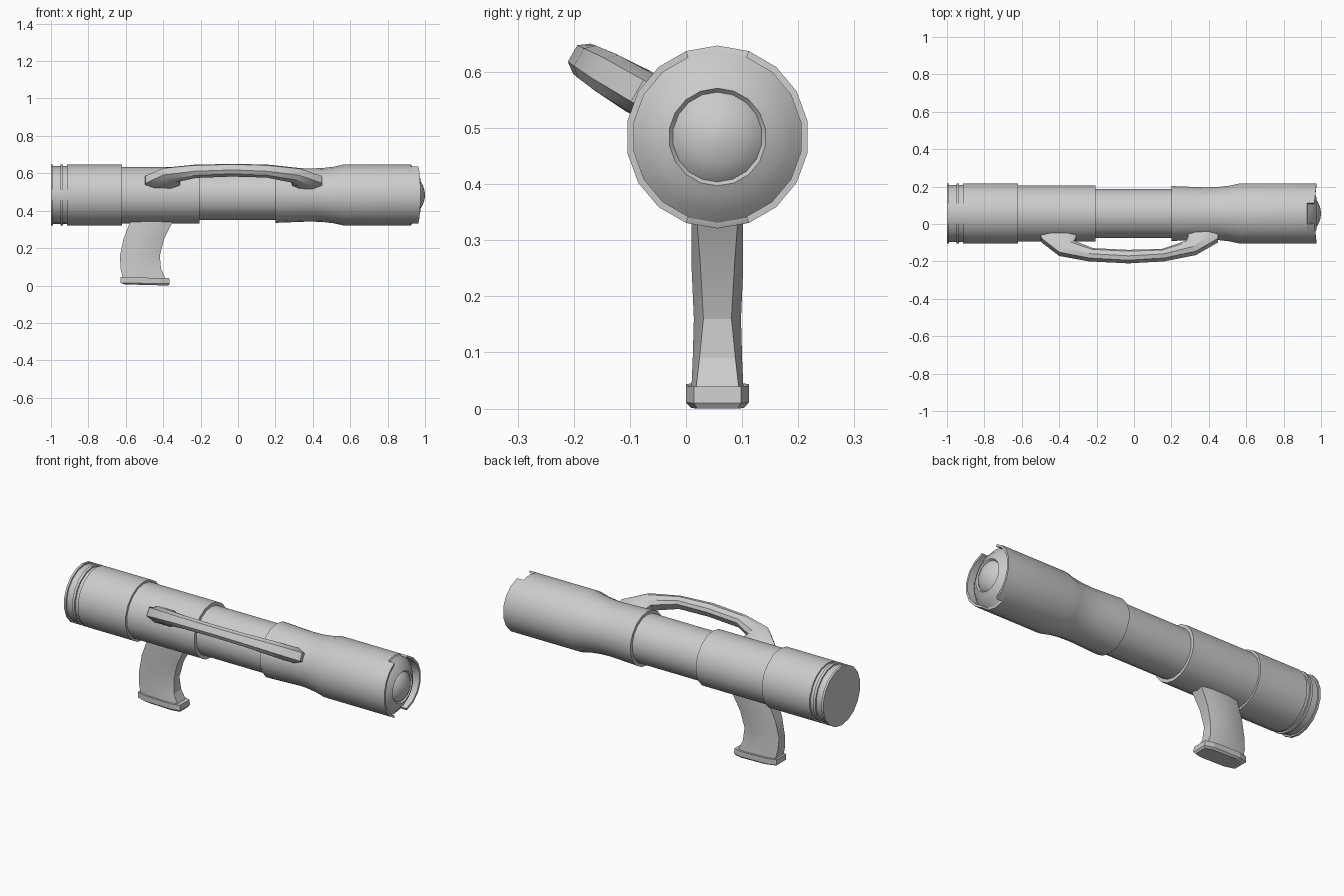
import bpy, bmesh, math
from mathutils import Vector

cube = bpy.data.objects.get("Cube")
if cube:
    bpy.data.objects.remove(cube, do_unlink=True)

AXIS_Y, AXIS_Z, SIDES = 0.056, 0.484, 18

grey = bpy.data.materials.new("light grey")
grey.use_nodes = True
grey.diffuse_color = (0.6, 0.6, 0.6, 1)
grey.node_tree.nodes["Principled BSDF"].inputs["Base Color"].default_value = (0.6, 0.6, 0.6, 1)


def loft(name, rings, angle=30):
    """Skin a list of closed rings and cap both ends."""
    bm = bmesh.new()
    loops = [[bm.verts.new(p) for p in ring] for ring in rings]
    n = len(loops[0])
    for a, b in zip(loops, loops[1:]):
        for i in range(n):
            j = (i + 1) % n
            bm.faces.new((a[i], a[j], b[j], b[i]))
    bm.faces.new(loops[0][::-1])
    bm.faces.new(loops[-1])
    bmesh.ops.recalc_face_normals(bm, faces=bm.faces)
    mesh = bpy.data.meshes.new(name)
    bm.to_mesh(mesh)
    bm.free()
    obj = bpy.data.objects.new(name, mesh)
    bpy.context.collection.objects.link(obj)
    mesh.materials.append(grey)
    bpy.ops.object.select_all(action='DESELECT')
    obj.select_set(True)
    bpy.context.view_layer.objects.active = obj
    bpy.ops.object.shade_smooth_by_angle(angle=math.radians(angle))
    return obj


def around(x, r, a):
    """Point at angle a (from straight up) around the tube axis."""
    return Vector((x, AXIS_Y + r * math.sin(a), AXIS_Z + r * math.cos(a)))


def lathe(name, profile):
    step = math.tau / SIDES
    return loft(name, [[around(x, r, i * step) for i in range(SIDES)] for x, r in profile])


# Tube sections
R = 0.163
lathe("rear_sleeve", [
    (-1, R), (-0.988, R), (-0.988, 0.155), (-0.95, 0.155), (-0.95, R), (-0.935, R),
    (-0.935, 0.155), (-0.915, 0.155), (-0.915, R), (-0.62, R), (-0.62, 0.14)])
lathe("rear_tube", [(-0.65, 0.151), (-0.205, 0.151), (-0.205, 0.125)])
lathe("middle_tube", [(-0.23, 0.133), (0.23, 0.133)])
lathe("front_sleeve", [
    (0.2, 0.125), (0.2, 0.149), (0.3, 0.145), (0.38, 0.142), (0.45, 0.144), (0.51, 0.151),
    (0.565, R), (0.925, R), (0.93, 0.153)])

# Domed front cap with a recessed lens
lathe("front_cap", [
    (0.92, 0.155), (0.93, 0.153), (0.95, 0.132), (0.966, 0.108), (0.976, 0.087),
    (0.968, 0.08), (0.98, 0.067), (0.99, 0.048), (0.997, 0.025), (1.0, 0.004)])

# Guard lips on both sides of the cap, open above and below
for side, name in ((1, "left_guard_lip"), (-1, "right_guard_lip")):
    rings = []
    for i in range(1, 9):
        a = side * i * math.tau / SIDES
        end = 0.958 + 0.018 * abs(math.sin(a))
        rings.append([around(x, r, a) for x, r in
                      ((0.915, R), (end, R), (end, 0.151), (0.915, 0.151))])
    loft(name, rings)

# Carry handle, leaning out to the front and up
out = Vector((0, -0.866, 0.5))
across = Vector((0, 0.5, 0.866))
centre = Vector((0, AXIS_Y, AXIS_Z))
# outer x, outer distance, inner x, inner distance, half width
stations = [
    (-0.50, 0.12, -0.31, 0.11, 0.040), (-0.495, 0.165, -0.31, 0.16, 0.042),
    (-0.40, 0.25, -0.32, 0.18, 0.038), (-0.24, 0.285, -0.22, 0.225, 0.033),
    (-0.03, 0.298, -0.03, 0.235, 0.031), (0.16, 0.285, 0.15, 0.23, 0.033),
    (0.33, 0.245, 0.28, 0.18, 0.038), (0.45, 0.165, 0.29, 0.155, 0.040),
    (0.45, 0.12, 0.29, 0.11, 0.040)]
# chamfered section: fraction from outer to inner, fraction of half width
section = [(0, 0.55), (0.3, 1), (0.75, 1), (1, 0.6), (1, -0.6), (0.75, -1), (0.3, -1), (0, -0.55)]
rings = []
for xo, do, xi, di, w in stations:
    rings.append([centre + Vector((xo + (xi - xo) * t, 0, 0))
                  + out * (do + (di - do) * t) + across * (w * s) for t, s in section])
loft("carry_handle", rings)


def grip_ring(z, x0, x1, half, strip, cut, tilt=0):
    """Chamfered rectangle; tilt lowers the +x edge."""
    pts = [(x0, strip), (x0 + cut, half), (x1 - cut, half), (x1, strip)]
    pts += [(x, -y) for x, y in reversed(pts)]
    return [(x, AXIS_Y + y, z - tilt * (x - x0) / (x1 - x0)) for x, y in pts]


# Pistol grip and its base plate
loft("grip", [
    grip_ring(0.40, -0.56, -0.32, 0.046, 0.036, 0.06),
    grip_ring(0.33, -0.58, -0.355, 0.046, 0.036, 0.06),
    grip_ring(0.25, -0.612, -0.395, 0.046, 0.03, 0.06),
    grip_ring(0.16, -0.631, -0.418, 0.042, 0.025, 0.06),
    grip_ring(0.09, -0.628, -0.412, 0.044, 0.032, 0.06),
    grip_ring(0.02, -0.61, -0.38, 0.047, 0.04, 0.05)], 15)
loft("grip_base", [
    grip_ring(0.045, -0.628, -0.368, 0.056, 0.042, 0.05, 0.006),
    grip_ring(0.014, -0.628, -0.365, 0.056, 0.042, 0.05, 0.004),
    grip_ring(0.006, -0.605, -0.372, 0.047, 0.036, 0.045, 0.006)], 15)
